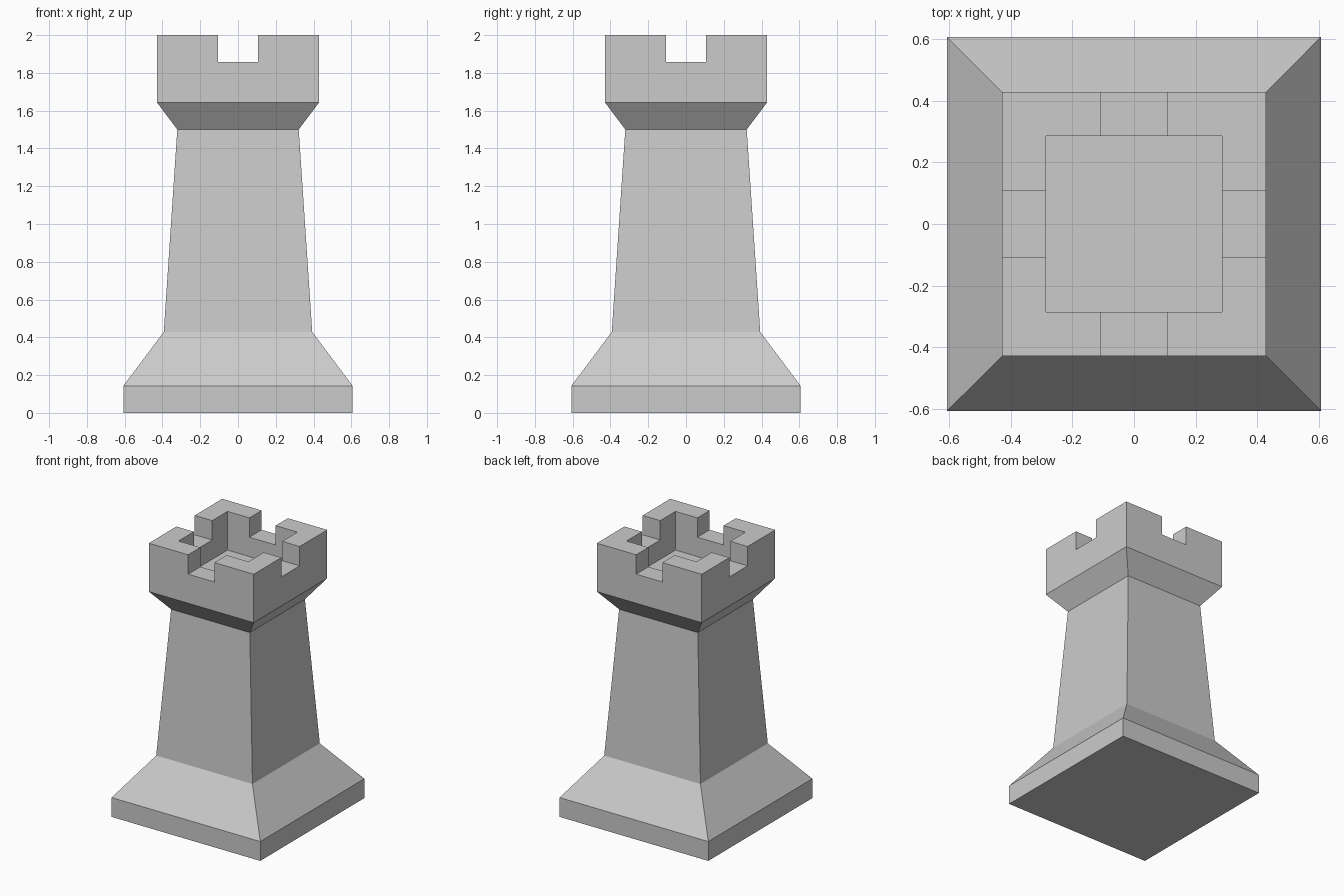
import bpy, bmesh

if "Cube" in bpy.data.objects:
    bpy.data.objects.remove(bpy.data.objects["Cube"])

U = 1 / 28  # modelling grid unit


def square_loft(name, profile):
    """Stack square rings (half width, height) and cap both ends."""
    bm = bmesh.new()
    rings = [[bm.verts.new((sx * w * U, sy * w * U, z * U))
              for sx, sy in ((-1, -1), (1, -1), (1, 1), (-1, 1))]
             for w, z in profile]
    for a, b in zip(rings, rings[1:]):
        for i in range(4):
            j = (i + 1) % 4
            bm.faces.new((a[i], a[j], b[j], b[i]))
    bm.faces.new(rings[0][::-1])
    bm.faces.new(rings[-1])
    bmesh.ops.recalc_face_normals(bm, faces=bm.faces)
    mesh = bpy.data.meshes.new(name)
    bm.to_mesh(mesh)
    bm.free()
    obj = bpy.data.objects.new(name, mesh)
    bpy.context.collection.objects.link(obj)
    return obj


# Tower: plinth, flared foot, tapered shaft, collar, parapet and sunken roof
tower = square_loft("tower", [(17, 0), (17, 4), (11, 12), (9, 42), (12, 46),
                              (12, 56), (8, 56), (8, 48)])

# Battlement gaps: one slot cut across in each direction
for name, sx, sy in (("slot_cutter_x", 20, 3), ("slot_cutter_y", 3, 20)):
    bpy.ops.mesh.primitive_cube_add(size=2, location=(0, 0, 56 * U))
    cutter = bpy.context.object
    cutter.name = name
    cutter.scale = (sx * U, sy * U, 4 * U)
    cutter.hide_render = True
    cutter.display_type = 'WIRE'
    cut = tower.modifiers.new(name, 'BOOLEAN')
    cut.operation = 'DIFFERENCE'
    cut.solver = 'EXACT'
    cut.object = cutter
